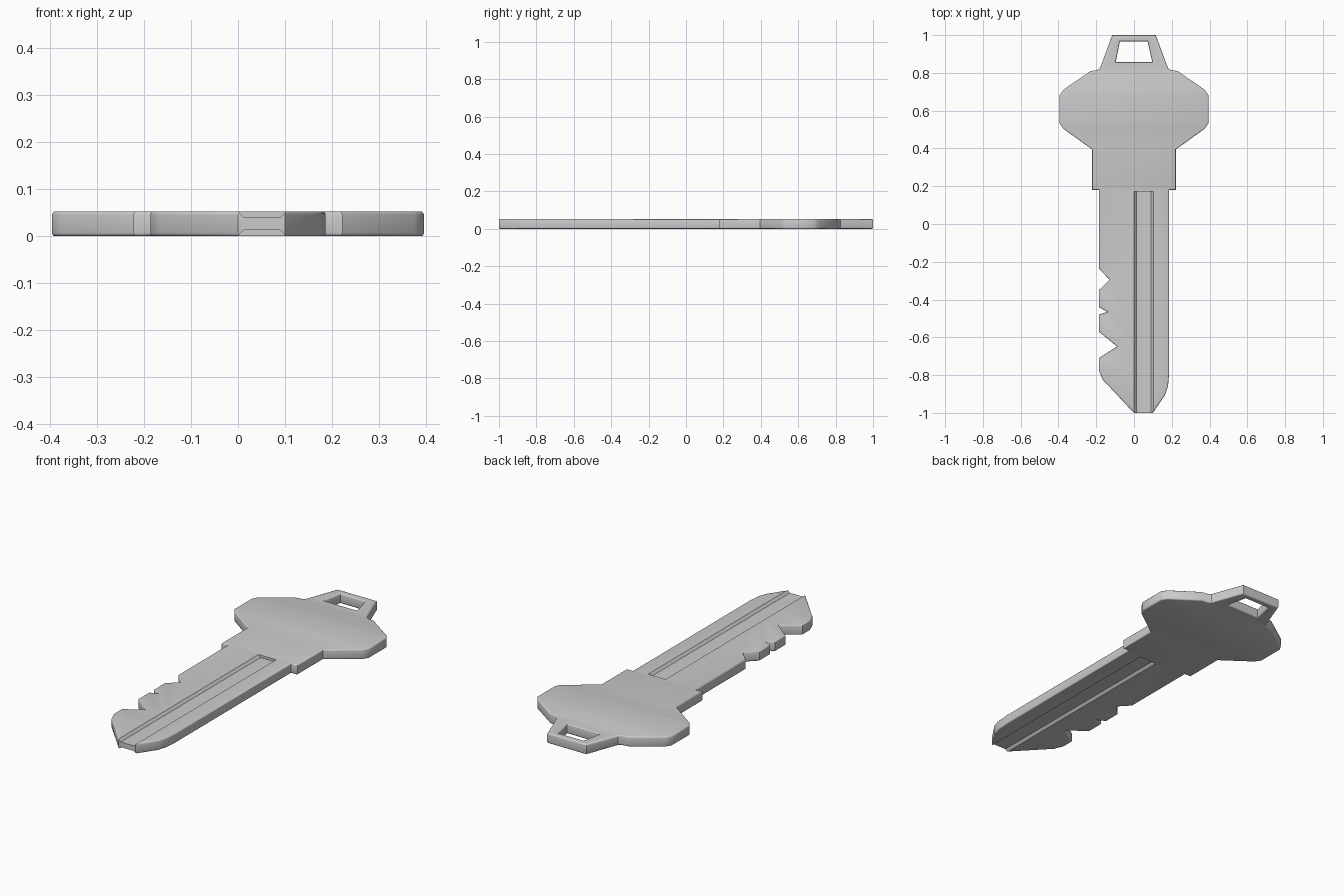
import bpy, bmesh

if "Cube" in bpy.data.objects:
    bpy.data.objects.remove(bpy.data.objects["Cube"])

T = 0.053      # key thickness
B = 0.007      # rounded edge size

# Half outline of the bow (loop plus head), top to shoulder
bow = [(0.115, 1.0), (0.18, 0.825), (0.195, 0.815), (0.23, 0.81), (0.375, 0.71), (0.395, 0.68),
       (0.395, 0.535), (0.375, 0.505), (0.222, 0.395), (0.222, 0.18), (0.186, 0.18)]
# Toothed edge of the blade, down to the tip
teeth = [(-0.186, -0.235), (-0.13, -0.295), (-0.186, -0.35), (-0.186, -0.44),
         (-0.142, -0.465), (-0.186, -0.48), (-0.186, -0.57), (-0.09, -0.648),
         (-0.186, -0.71), (-0.186, -0.775), (-0.165, -0.825), (0.0, -1.0)]
# Plain edge of the blade, tip to shoulder
back = [(0.1, -1.0), (0.165, -0.905), (0.18, -0.86), (0.186, -0.79)]
outline = [(-x, y) for x, y in bow] + teeth + back + bow[::-1]
hole = [(-0.075, 0.966), (0.072, 0.966), (0.097, 0.857), (-0.097, 0.857)]

# Key body: filled profile with a ring hole, extruded with rounded edges
curve = bpy.data.curves.new("key_body", 'CURVE')
curve.dimensions = '2D'
curve.fill_mode = 'BOTH'
curve.extrude = T / 2 - B
curve.bevel_depth = B
curve.bevel_resolution = 2
curve.offset = -B
for pts in (outline, hole):
    s = curve.splines.new('POLY')
    s.points.add(len(pts) - 1)
    for p, (x, y) in zip(s.points, pts):
        p.co = (x, y, 0, 1)
    s.use_cyclic_u = True
key = bpy.data.objects.new("key_body", curve)
bpy.context.collection.objects.link(key)
key.location.z = T / 2
bpy.context.view_layer.objects.active = key
key.select_set(True)
bpy.ops.object.convert(target='MESH')
key = bpy.context.object
bm = bmesh.new()
bm.from_mesh(key.data)
bmesh.ops.remove_doubles(bm, verts=bm.verts, dist=0.0002)
bmesh.ops.recalc_face_normals(bm, faces=bm.faces)
bm.to_mesh(key.data)
bm.free()


# Groove cutter: trapezoid section swept along the blade
def groove(name, z_open, z_floor):
    bm = bmesh.new()
    section = [(-0.004, z_open), (0.012, z_floor), (0.09, z_floor), (0.106, z_open)]
    face = bm.faces.new([bm.verts.new((x, -1.1, z)) for x, z in section])
    ext = bmesh.ops.extrude_face_region(bm, geom=[face])
    for v in ext["geom"]:
        if isinstance(v, bmesh.types.BMVert):
            v.co.y = 0.172
    bmesh.ops.recalc_face_normals(bm, faces=bm.faces)
    me = bpy.data.meshes.new(name)
    bm.to_mesh(me)
    bm.free()
    ob = bpy.data.objects.new(name, me)
    bpy.context.collection.objects.link(ob)
    ob.hide_render = True
    return ob


# Cut the same groove in both faces
cutters = [groove("top_groove", T + 0.004, T - 0.013),
           groove("bottom_groove", -0.004, 0.013)]
for c in cutters:
    m = key.modifiers.new(c.name, 'BOOLEAN')
    m.operation = 'DIFFERENCE'
    m.solver = 'EXACT'
    m.object = c
bpy.context.view_layer.objects.active = key
for c in cutters:
    bpy.ops.object.modifier_apply(modifier=c.name)
for c in cutters:
    bpy.data.objects.remove(c)

bpy.ops.object.shade_smooth_by_angle(angle=0.6)
